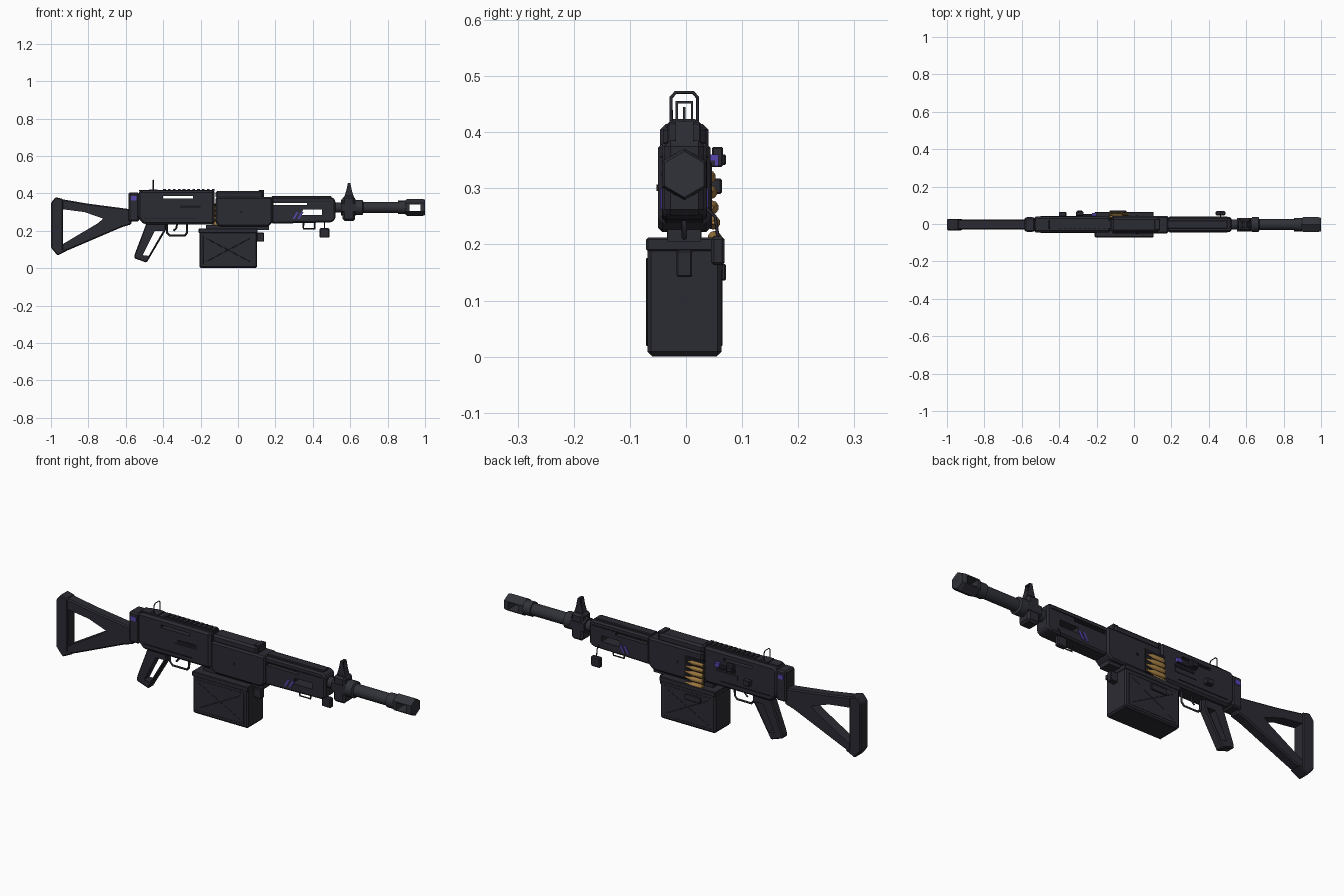
import bpy, bmesh, math
from mathutils import Vector

if "Cube" in bpy.data.objects:
    bpy.data.objects.remove(bpy.data.objects["Cube"])

CY = -0.003  # centre plane of the body


def material(name, colour):
    m = bpy.data.materials.new(name)
    m.use_nodes = True
    m.diffuse_color = (*colour, 1)
    bsdf = m.node_tree.nodes["Principled BSDF"]
    bsdf.inputs["Base Color"].default_value = (*colour, 1)
    bsdf.inputs["Roughness"].default_value = 0.6
    return m


DARK = material("dark_gunmetal", (0.024, 0.024, 0.033))
STEEL = material("barrel_steel", (0.030, 0.032, 0.040))
BLACK = material("black_recess", (0.010, 0.010, 0.014))
BRASS = material("brass", (0.36, 0.20, 0.055))
VIOLET = material("violet", (0.09, 0.06, 0.42))


def finish(name, bm, mat, bevel=0):
    bmesh.ops.recalc_face_normals(bm, faces=bm.faces)
    if bevel:
        bmesh.ops.bevel(bm, geom=bm.edges[:], offset=bevel, segments=1,
                        affect='EDGES', clamp_overlap=True)
    me = bpy.data.meshes.new(name)
    bm.to_mesh(me)
    bm.free()
    me.materials.append(mat)
    ob = bpy.data.objects.new(name, me)
    bpy.context.collection.objects.link(ob)
    return ob


def prism(name, pts, half, mat=DARK, bevel=0, y=CY):
    """Extrude an (x, z) outline across y."""
    bm = bmesh.new()
    f = bm.faces.new([bm.verts.new((x, y - half, z)) for x, z in pts])
    r = bmesh.ops.extrude_face_region(bm, geom=[f])
    new = [v for v in r["geom"] if isinstance(v, bmesh.types.BMVert)]
    bmesh.ops.translate(bm, verts=new, vec=(0, 2 * half, 0))
    return finish(name, bm, mat, bevel)


def box(name, x0, x1, z0, z1, half, mat=DARK, bevel=0, y=CY):
    return prism(name, [(x0, z0), (x1, z0), (x1, z1), (x0, z1)], half, mat, bevel, y)


def lathe(name, prof, sides, mat=STEEL, z=0.325, y=CY):
    """Turn (x, radius) points about the bore line."""
    bm = bmesh.new()
    rings = []
    for x, r in prof:
        angles = [2 * math.pi * i / sides for i in range(sides)]
        rings.append([bm.verts.new((x, y + r * math.sin(a), z + r * math.cos(a)))
                      for a in angles])
    for a, b in zip(rings, rings[1:]):
        for i in range(sides):
            j = (i + 1) % sides
            bm.faces.new((a[i], a[j], b[j], b[i]))
    bm.faces.new(rings[0])
    bm.faces.new(rings[-1])
    return finish(name, bm, mat)


def smooth(ob):
    bpy.ops.object.select_all(action='DESELECT')
    ob.select_set(True)
    bpy.context.view_layer.objects.active = ob
    bpy.ops.object.shade_smooth_by_angle(angle=math.radians(35))


def cut(ob, pts):
    """Cut an (x, z) outline right through the part."""
    tool = prism("cutter", pts, 0.2)
    tool.hide_render = True
    mod = ob.modifiers.new("cut", 'BOOLEAN')
    mod.operation, mod.solver, mod.object = 'DIFFERENCE', 'EXACT', tool
    bpy.context.view_layer.objects.active = ob
    bpy.ops.object.modifier_apply(modifier=mod.name)
    bpy.data.objects.remove(tool)


def rect(x0, x1, z0, z1):
    return [(x0, z0), (x1, z0), (x1, z1), (x0, z1)]


def bar(name, pts, radius, mat=DARK, closed=False):
    """Thin square rod along a path."""
    cu = bpy.data.curves.new(name, 'CURVE')
    cu.dimensions = '3D'
    cu.bevel_depth, cu.bevel_resolution = radius, 0
    s = cu.splines.new('POLY')
    s.points.add(len(pts) - 1)
    for p, c in zip(s.points, pts):
        p.co = (*c, 1)
    s.use_cyclic_u = closed
    cu.materials.append(mat)
    ob = bpy.data.objects.new(name, cu)
    bpy.context.collection.objects.link(ob)
    return ob


# Shoulder stock with triangular opening
stock = prism("stock", [(-.985, .36), (-.96, .372), (-.80, .345), (-.57, .315), (-.57, .235),
                        (-.62, .22), (-.90, .10), (-.96, .08)], 0.027, bevel=0.006)
cut(stock, [(-.935, .315), (-.82, .30), (-.72, .265), (-.75, .24), (-.935, .13)])
prism("butt_plate", [(-1, .35), (-.975, .38), (-.935, .37), (-.935, .10),
                     (-.91, .095), (-.965, .068), (-1, .11)], 0.031, bevel=0.005)

# Receiver
box("rear_cap", -.585, -.53, .25, .405, 0.038, bevel=0.007)
receiver = prism("receiver", [(-.535, .27), (-.505, .235), (-.125, .235), (-.125, .415),
                              (-.52, .415), (-.535, .40)], 0.043, bevel=0.010)
cut(receiver, rect(-.40, -.24, .373, .386))
body = prism("body", [(-.12, .245), (-.10, .222), (.16, .222), (.185, .245),
                      (.185, .38), (-.12, .38)], 0.047, bevel=0.008)
box("top_cover", -.12, .135, .372, .413, 0.038, bevel=0.010)
box("cover_hinge", .11, .14, .38, .418, 0.03, bevel=0.003)
box("magazine_well", -.17, .165, .205, .23, 0.03)

# Top rail with teeth
box("rail_base", -.53, -.125, .41, .417, 0.022)
for i in range(11):
    x = -.40 + i * 0.026
    box("rail_tooth", x, x + .014, .415, .424, 0.02)

# Handguard, open through both sides
guard = prism("handguard", [(.18, .238), (.50, .245), (.52, .26), (.52, .365),
                            (.505, .38), (.18, .38)], 0.040, bevel=0.008)
cut(guard, rect(.19, .37, .338, .350))
cut(guard, [(.335, .285), (.45, .285), (.45, .315), (.35, .315)])
box("handguard_rib", .18, .50, .368, .386, 0.022, bevel=0.003)

# Side details on both sides
for s in (-1, 1):
    def plate(name, pts, y, mat):
        prism(name, pts, 0.002, mat, y=CY + s * y)
    plate("rear_badge", rect(-.573, -.543, .363, .385), .039, VIOLET)
    for x in (.29, .316):
        plate("violet_stripe", [(x, .262), (x + .011, .262), (x + .034, .30), (x + .022, .30)],
              .041, VIOLET)
    plate("receiver_slot", rect(-.31, -.20, .322, .335), .0435, BLACK)
    plate("receiver_panel", rect(-.32, -.20, .296, .316), .044, DARK)
    plate("lower_groove", rect(-.50, -.22, .262, .266), .0435, BLACK)
    plate("handguard_groove", rect(.19, .50, .354, .358), .0405, BLACK)
    plate("body_pin", rect(.01, .022, .295, .307), .0475, BLACK)

# Barrel and muzzle brake
smooth(lathe("barrel", [(.50, .027), (.63, .027), (.63, .041), (.665, .041), (.67, .030),
                        (.855, .030), (.855, .036), (.90, .036)], 16))
brake = lathe("muzzle_brake", [(.895, .038), (.905, .046), (.985, .046), (1, .041)], 6)
cut(brake, rect(.917, .975, .306, .342))
lathe("muzzle_bore", [(.995, .020), (1, .020)], 16, BLACK)

# Front sight block and hooded post
lathe("sight_block_core", [(.55, .042), (.63, .042)], 6, DARK)
box("sight_block", .56, .625, .252, .385, 0.035, bevel=0.010)
prism("sight_base", [(.568, .38), (.62, .38), (.607, .42), (.580, .42)], 0.016)
for s in (-1, 1):
    prism("sight_wing", [(.578, .41), (.610, .41), (.601, .455), (.587, .455)], 0.002,
          y=CY + s * .0135)
box("sight_hood", .587, .601, .451, .456, 0.0155)
box("sight_post", .591, .597, .41, .445, 0.002)

# Rear sight frame
w = 0.0235
bar("rear_sight", [(-.453, CY - w, .41), (-.453, CY - w, .462), (-.453, CY - w + .008, .471),
                   (-.453, CY + w - .008, .471), (-.453, CY + w, .462), (-.453, CY + w, .41)], 0.003)
box("rear_sight_base", -.475, -.43, .41, .422, 0.026)

# Grip and trigger
grip = prism("grip", [(-.49, .24), (-.385, .24), (-.385, .205), (-.488, .03), (-.555, .053),
                      (-.552, .075)], 0.022, bevel=0.005)
cut(grip, [(-.445, .20), (-.40, .20), (-.478, .066), (-.51, .07)])
bar("trigger_guard", [(-.38, CY, .24), (-.38, CY, .19), (-.365, CY, .174), (-.285, CY, .174),
                      (-.272, CY, .19), (-.272, CY, .24)], 0.006)
bar("trigger", [(-.325, CY, .24), (-.33, CY, .215), (-.345, CY, .20)], 0.005)

# Box magazine with raised cross braces
box("magazine", -.207, .102, .002, .20, 0.066, bevel=0.007)
box("magazine_lid", -.21, .105, .188, .212, 0.068, bevel=0.003)
box("magazine_floor", -.20, .095, 0, .012, 0.058)
for s in (-1, 1):
    y = CY + s * .0665
    bar("magazine_brace", [(-.17, y, .035), (.065, y, .16)], 0.0015)
    bar("magazine_brace", [(-.17, y, .16), (.065, y, .035)], 0.0015)
    bar("magazine_frame", [(-.185, y, .02), (.08, y, .02), (.08, y, .175), (-.185, y, .175)],
        0.0015, closed=True)
box("front_latch", .10, .14, .142, .19, 0.014, bevel=0.003)
box("side_latch", -.13, -.04, .136, .165, 0.004, bevel=0.002, y=.067)

# Cartridge belt feeding the left side
box("feed_port", -.135, -.025, .228, .345, 0.002, BLACK, y=.0445)
for i in range(5):
    smooth(lathe("cartridge", [(-.132, .0125), (-.07, .0125), (-.055, .008), (-.028, .003)], 10, BRASS,
                 z=.212 + i * .027, y=.051 - i * .0025))

# Bolt handle and selector on the left side
box("bolt_slide", -.31, -.20, .338, .352, 0.006, bevel=0.002, y=.048)
box("bolt_handle", -.31, -.27, .338, .374, 0.010, bevel=0.003, y=.056)
box("bolt_tip", -.225, -.20, .34, .36, 0.008, VIOLET, y=.050)
box("bolt_knob", -.305, -.275, .342, .360, 0.005, bevel=0.002, y=.066)
box("selector", -.40, -.362, .29, .318, 0.012, bevel=0.003, y=.052)

# Sling loop and hanging charm under the handguard
bar("sling_loop", [(.35, CY, .245), (.35, CY, .211), (.41, CY, .211), (.41, CY, .245)], 0.005)
box("charm", .437, .488, .163, .214, 0.012, bevel=0.005, y=.057)
bar("charm_cord", [(.463, .035, .265), (.463, .052, .25), (.463, .057, .212)], 0.003)
